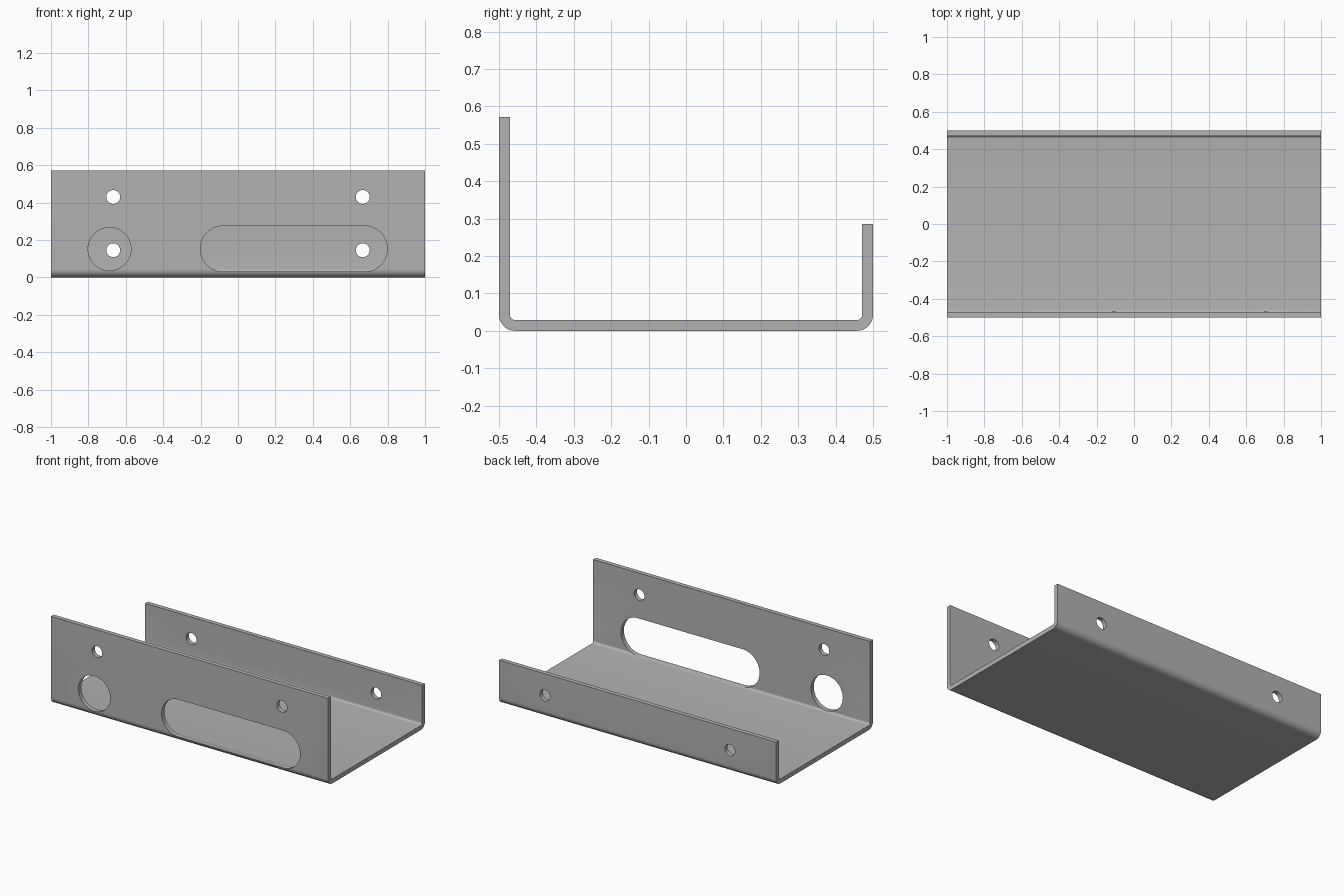
import bpy, bmesh, math

cube = bpy.data.objects.get("Cube")
if cube:
    bpy.data.objects.remove(cube, do_unlink=True)

THICK, OUTER_R, INNER_R = 0.029, 0.043, 0.014
FRONT_H, BACK_H, HALF_Y = 0.572, 0.286, 0.5

steel = bpy.data.materials.new("grey steel")
steel.use_nodes = True
colour = (0.45, 0.45, 0.45, 1)
steel.diffuse_color = colour
steel.node_tree.nodes["Principled BSDF"].inputs["Base Color"].default_value = colour


def arc(cx, cy, r, start, end, steps):
    """Points along an arc, angles in degrees."""
    angles = [math.radians(start + (end - start) * i / steps) for i in range(steps + 1)]
    return [(cx + r * math.cos(a), cy + r * math.sin(a)) for a in angles]


def prism(name, points, place, offset):
    """Extrude a closed 2D outline into a solid."""
    bm = bmesh.new()
    face = bm.faces.new([bm.verts.new(place(p)) for p in points])
    moved = bmesh.ops.extrude_face_region(bm, geom=[face])["geom"]
    bmesh.ops.translate(bm, vec=offset, verts=[v for v in moved if isinstance(v, bmesh.types.BMVert)])
    bmesh.ops.recalc_face_normals(bm, faces=bm.faces)
    mesh = bpy.data.meshes.new(name)
    bm.to_mesh(mesh)
    bm.free()
    mesh.materials.append(steel)
    obj = bpy.data.objects.new(name, mesh)
    bpy.context.collection.objects.link(obj)
    return obj


# Bent sheet: tall front flange, floor, short back flange
edge = HALF_Y - OUTER_R
inner = HALF_Y - THICK
profile = [(-HALF_Y, FRONT_H)]
profile += arc(-edge, OUTER_R, OUTER_R, 180, 270, 12)
profile += arc(edge, OUTER_R, OUTER_R, 270, 360, 12)
profile += [(HALF_Y, BACK_H), (inner, BACK_H)]
profile += arc(edge, OUTER_R, INNER_R, 360, 270, 8)
profile += arc(-edge, OUTER_R, INNER_R, 270, 180, 8)
profile += [(-inner, FRONT_H)]
channel = prism("bent_channel", profile, lambda p: (-1, p[0], p[1]), (2, 0, 0))


def cut(name, x1, x2, z, r, y):
    """Cut a round hole (x1 == x2) or a slot through one flange."""
    if x1 == x2:
        points = arc(x1, z, r, 0, 360, 48)[:-1]
    else:
        points = arc(x2, z, r, -90, 90, 24) + arc(x1, z, r, 90, 270, 24)
    cutter = prism(name, points, lambda p: (p[0], y - 0.1, p[1]), (0, 0.2, 0))
    cutter.hide_render = True
    mod = channel.modifiers.new(name, "BOOLEAN")
    mod.operation, mod.solver, mod.object = "DIFFERENCE", "EXACT", cutter
    return cutter


# Bolt holes, large round opening and long slot
cutters = [cut("large_hole_cutter", -0.687, -0.687, 0.152, 0.115, -HALF_Y),
           cut("slot_cutter", -0.079, 0.676, 0.153, 0.1225, -HALF_Y)]
for x in (-0.667, 0.667):
    cutters.append(cut("front_bolt_hole_cutter", x, x, 0.43, 0.037, -HALF_Y))
    cutters.append(cut("back_bolt_hole_cutter", x, x, 0.145, 0.037, HALF_Y))

# Apply the cuts, remove the cutters and smooth the bends
bpy.context.view_layer.update()
for obj in bpy.context.selected_objects:
    obj.select_set(False)
channel.select_set(True)
bpy.context.view_layer.objects.active = channel
for mod in list(channel.modifiers):
    bpy.ops.object.modifier_apply(modifier=mod.name)
for cutter in cutters:
    bpy.data.objects.remove(cutter, do_unlink=True)
bpy.ops.object.shade_smooth_by_angle(angle=math.radians(30))
